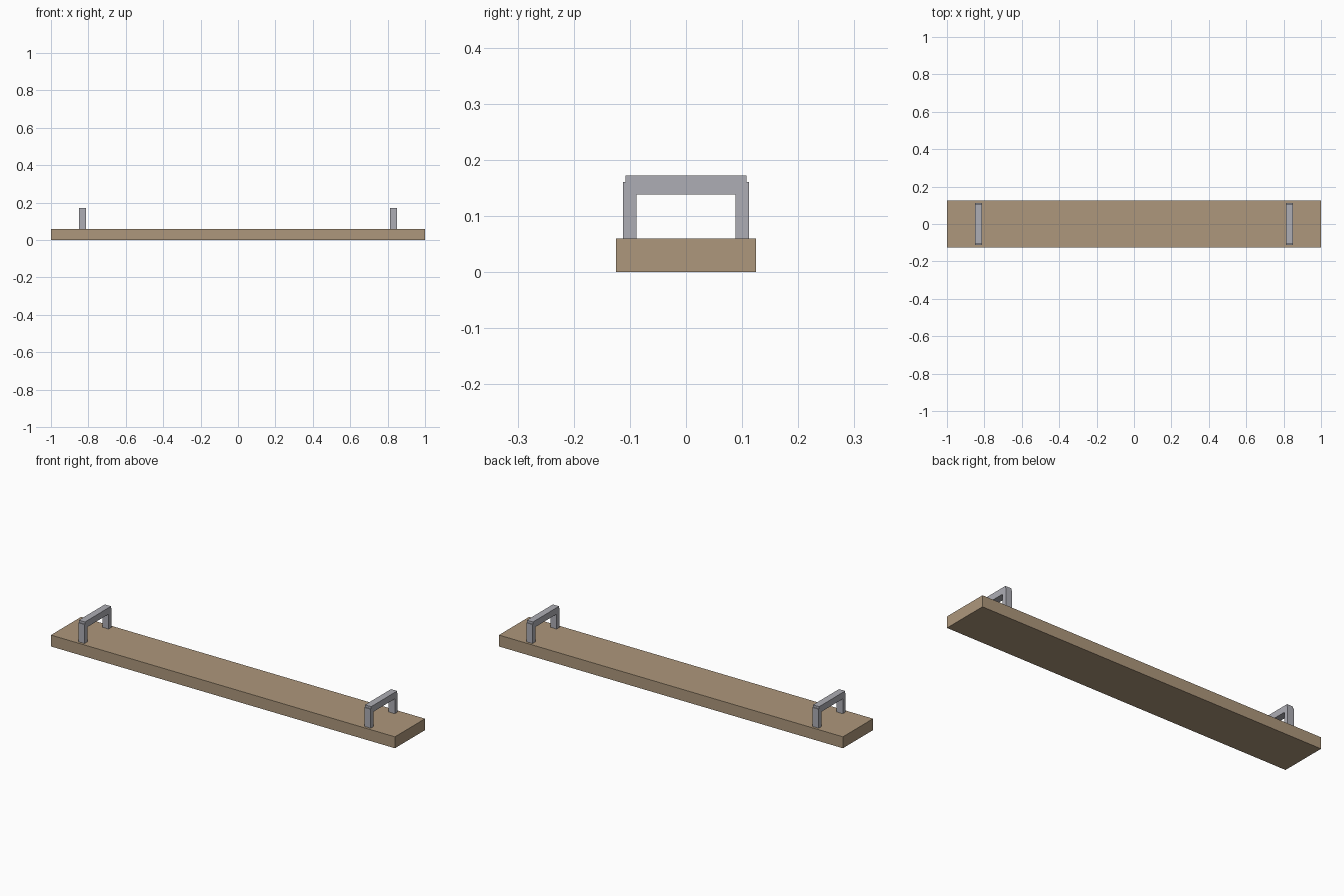
import bpy

cube = bpy.data.objects.get("Cube")
if cube:
    bpy.data.objects.remove(cube, do_unlink=True)


def make_material(name, rgb):
    mat = bpy.data.materials.new(name)
    mat.use_nodes = True
    color = (*rgb, 1.0)
    mat.diffuse_color = color
    mat.node_tree.nodes["Principled BSDF"].inputs["Base Color"].default_value = color
    return mat


def box(name, mat, x, y, z):
    """Box spanning the given (min, max) range on each axis."""
    spans = (x, y, z)
    bpy.ops.mesh.primitive_cube_add(size=1, location=[(a + b) / 2 for a, b in spans])
    obj = bpy.context.object
    obj.name = name
    obj.scale = [b - a for a, b in spans]
    bpy.ops.object.transform_apply(location=False, rotation=False, scale=True)
    obj.data.materials.append(mat)
    return obj


wood = make_material("wood", (0.42, 0.31, 0.20))
metal = make_material("grey metal", (0.42, 0.42, 0.46))

# Flat board
BOARD_TOP = 0.06
box("board", wood, (-1, 1), (-0.125, 0.125), (0, BOARD_TOP))

# Handles: two posts and a crossbar that stands slightly proud of them
for side, sx in (("left", 1), ("right", -1)):
    x = sorted((sx * 0.814, sx * 0.85))
    for end, sy in (("front", -1), ("back", 1)):
        y = sorted((sy * 0.088, sy * 0.112))
        box(f"{side}_handle_{end}_post", metal, x, y, (BOARD_TOP, 0.16))
    box(f"{side}_handle_bar", metal, x, (-0.108, 0.108), (0.138, 0.172))
